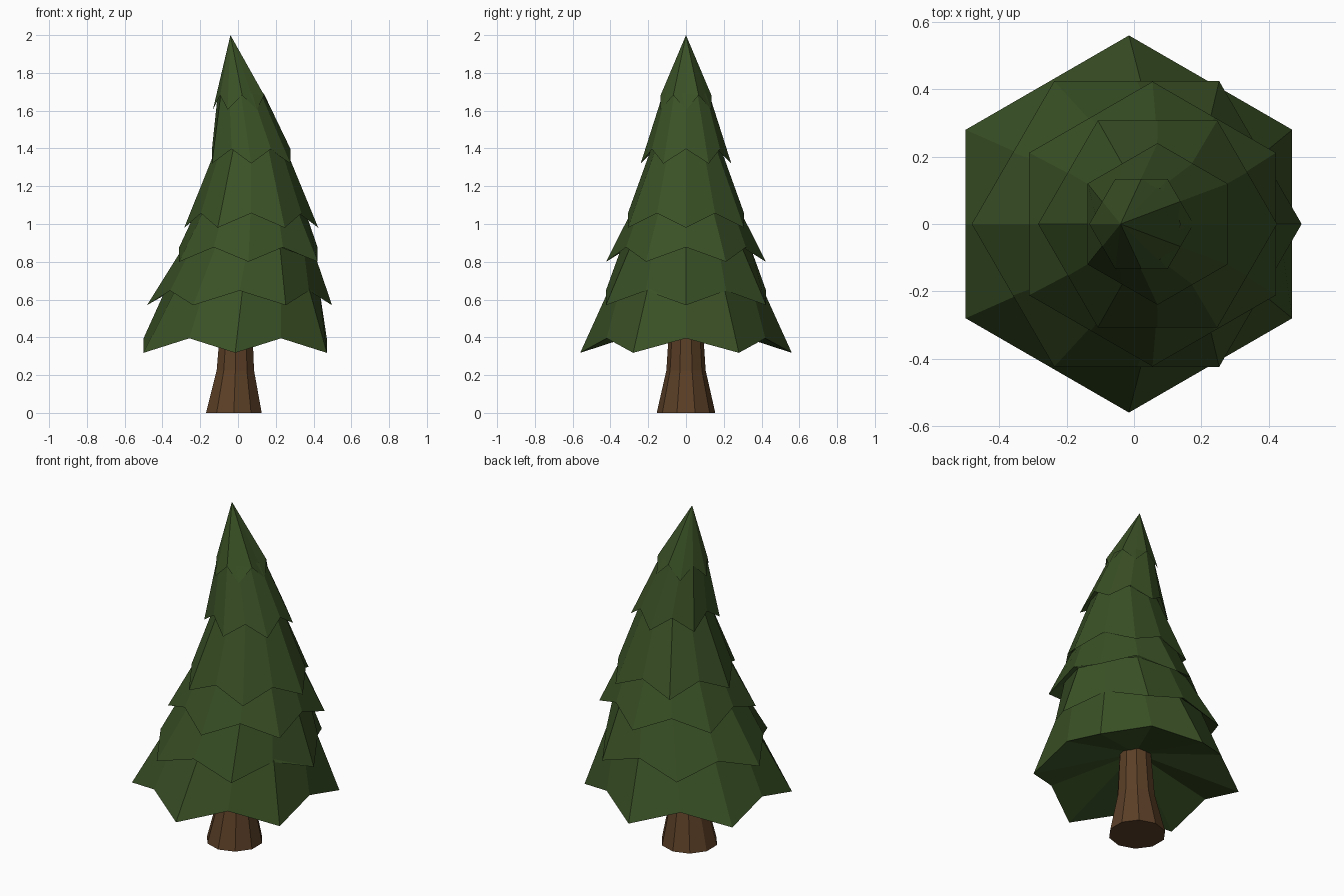
import bpy, bmesh
from math import pi, sin, cos

if "Cube" in bpy.data.objects:
    bpy.data.objects.remove(bpy.data.objects["Cube"])


def material(name, color):
    m = bpy.data.materials.new(name)
    m.diffuse_color = (*color, 1)
    m.use_nodes = True
    m.node_tree.nodes["Principled BSDF"].inputs["Base Color"].default_value = m.diffuse_color
    return m


def loft(name, rings, start, end, mat):
    """Skin a stack of equal-count rings; start/end are cap centre points."""
    bm = bmesh.new()
    loops = [[bm.verts.new(p) for p in r] for r in rings]
    n = len(loops[0])
    for a, b in zip(loops, loops[1:]):
        for i in range(n):
            j = (i + 1) % n
            bm.faces.new((a[i], a[j], b[j], b[i]))
    s, e = bm.verts.new(start), bm.verts.new(end)
    for i in range(n):
        j = (i + 1) % n
        bm.faces.new((s, loops[0][j], loops[0][i]))
        bm.faces.new((e, loops[-1][i], loops[-1][j]))
    bmesh.ops.recalc_face_normals(bm, faces=bm.faces)
    me = bpy.data.meshes.new(name)
    bm.to_mesh(me)
    bm.free()
    me.materials.append(mat)
    ob = bpy.data.objects.new(name, me)
    bpy.context.collection.objects.link(ob)
    return ob


def ring(n, cx, r, z):
    return [(cx + r * cos(pi / 2 + 2 * pi * i / n), r * sin(pi / 2 + 2 * pi * i / n), z)
            for i in range(n)]


def hem(cx, r, z, odd):
    """Zigzag hem: six low tips, raised notches at the hexagon edge midpoints."""
    pts = []
    for i in range(12):
        a = pi / 2 + pi * i / 6
        notch = (i + odd) % 2
        rr = r * cos(pi / 6) if notch else r
        pts.append((cx + rr * cos(a), rr * sin(a), z + 0.077 * notch))
    return pts


green = material("needles", (0.042, 0.082, 0.019))
brown = material("bark", (0.105, 0.05, 0.02))

# Foliage: hem (centre x, radius, tip z), then the ring tucked under the next tier
hems = [(-0.015, 0.56, 0.318), (0.008, 0.49, 0.57), (0.055, 0.423, 0.80),
        (0.07, 0.355, 0.98), (0.07, 0.24, 1.32), (0.022, 0.155, 1.605)]
tucks = [(0.025, 0.405, 0.66), (0.052, 0.34, 0.88), (0.066, 0.292, 1.06),
         (0.068, 0.184, 1.40), (0.015, 0.122, 1.69)]
rings = []
for k, h in enumerate(hems):
    rings.append(hem(*h, k % 2))
    if k < len(tucks):
        rings.append(ring(12, *tucks[k]))
loft("foliage", rings, (-0.01, 0, 0.50), (-0.04, 0, 2.0), green)

# Trunk: ten-sided, flared at the foot
trunk = [ring(10, -0.022, 0.155, 0), ring(10, -0.014, 0.104, 0.225), ring(10, -0.008, 0.086, 0.50)]
loft("trunk", trunk, (-0.022, 0, 0), (-0.008, 0, 0.50), brown)
